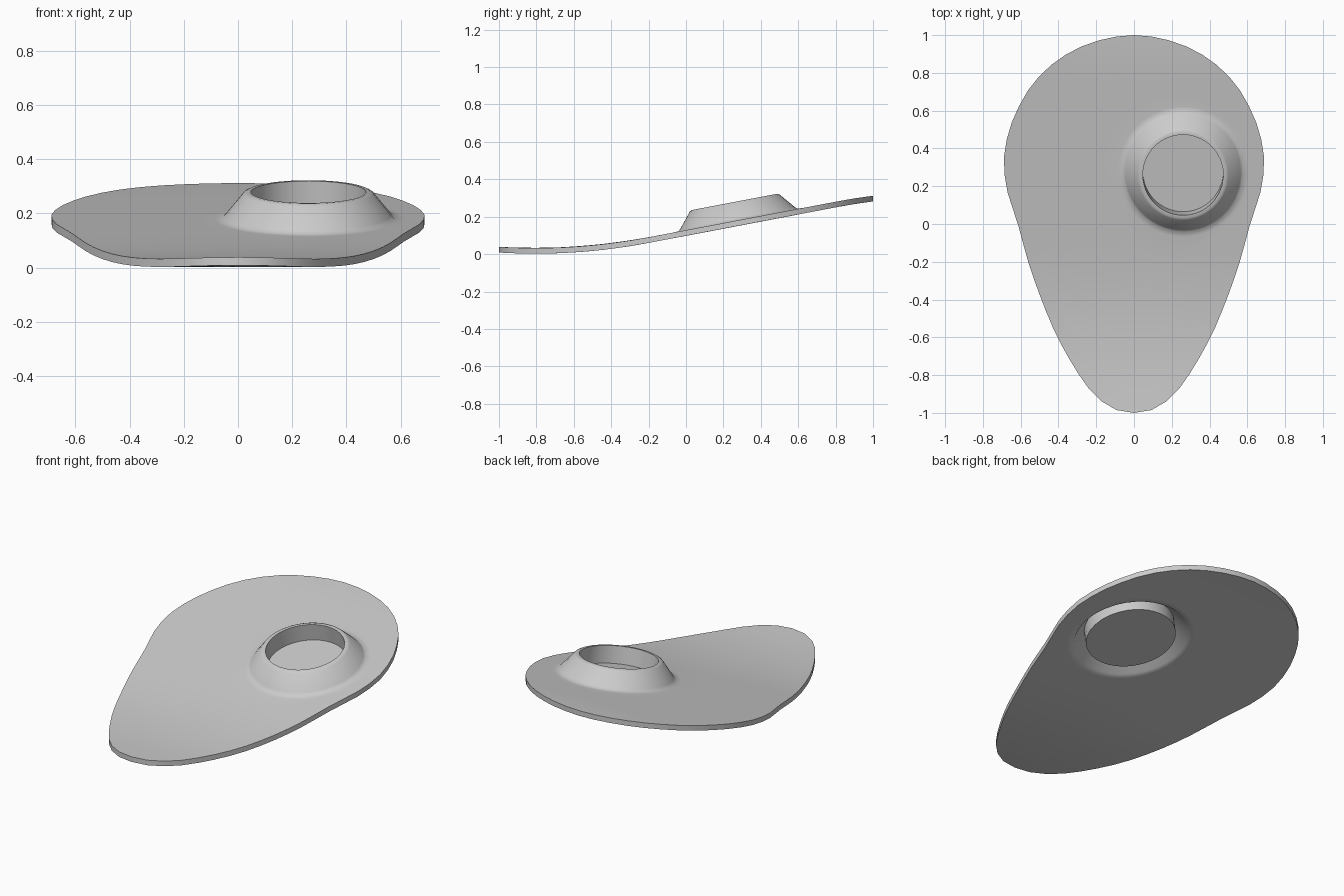
import bpy, bmesh, math
from mathutils import Vector

if "Cube" in bpy.data.objects:
    bpy.data.objects.remove(bpy.data.objects["Cube"])

N = 56                                   # points around every ring
C = Vector((0.26, 0.278))                # collar centre on the plate
NORMAL = Vector((0, -0.19, 1)).normalized()
THICK = 0.03


def height(y):
    """Top surface of the curved plate."""
    return (0.128 + 0.19 * y + 0.157 * max(0, -y - 0.2) ** 2
            - 0.15 * max(0, y - 0.8) ** 2)


def smooth_loop(pts, steps=12):
    """Closed Catmull-Rom curve through pts."""
    out, n = [], len(pts)
    for i in range(n):
        a, b, c, d = (pts[(i + k) % n] for k in (-1, 0, 1, 2))
        for s in range(steps):
            t = s / steps
            out.append(0.5 * (2 * b + (c - a) * t + (2 * a - 5 * b + 4 * c - d) * t * t
                              + (3 * b - a - 3 * c + d) * t ** 3))
    return out


def resample(pts, n):
    """Evenly spaced points along a closed loop."""
    seg = [(pts[(i + 1) % len(pts)] - p).length for i, p in enumerate(pts)]
    step, out, i, walked = sum(seg) / n, [], 0, 0.0
    for k in range(n):
        while walked + seg[i] < k * step:
            walked += seg[i]
            i += 1
        out.append(pts[i].lerp(pts[(i + 1) % len(pts)], (k * step - walked) / seg[i]))
    return out


# Teardrop outline: right half, mirrored
half = [(0, 1), (0.2, 0.968), (0.38, 0.885), (0.53, 0.75), (0.63, 0.58), (0.68, 0.42),
        (0.688, 0.3), (0.67, 0.17), (0.615, 0), (0.56, -0.2), (0.49, -0.4), (0.405, -0.6),
        (0.29, -0.8), (0.2, -0.915), (0.1, -0.982), (0, -1)]
right = [Vector(p) for p in half]
left = [Vector((-p.x, p.y)) for p in right[-2:0:-1]]
outline = resample(smooth_loop(right + left), N)
rays = [(p - C).normalized() for p in outline]


def plate_ring(t, drop=0.0):
    """Ring between the collar foot (t=0) and the outline (t=1)."""
    pts = [(C + r * 0.345).lerp(o, t) for r, o in zip(rays, outline)]
    return [Vector((p.x, p.y, height(p.y) - drop)) for p in pts]


def collar_ring(radius, h):
    """Circle around the tilted collar axis, h above the plate."""
    pts = [C + r * radius for r in rays]
    return [Vector((p.x, p.y, height(p.y))) + NORMAL * h for p in pts]


# Rings from underside floor, out around the rim, and back to the recessed floor
ts = [0, 0.15, 0.3, 0.5, 0.7, 0.85, 1]
rings = [collar_ring(0.242, -THICK), collar_ring(0.242, 0.05),
         collar_ring(0.25, 0.05), collar_ring(0.308, -THICK)]
rings += [plate_ring(t, THICK) for t in ts]
rings += [plate_ring(t) for t in reversed(ts)]
rings += [collar_ring(0.317, 0.002), collar_ring(0.305, 0.014), collar_ring(0.24, 0.094),
          collar_ring(0.228, 0.1), collar_ring(0.213, 0.1), collar_ring(0.213, 0.0)]

bm = bmesh.new()
loops = [[bm.verts.new(p) for p in ring] for ring in rings]
for a, b in zip(loops, loops[1:]):
    for i in range(N):
        j = (i + 1) % N
        bm.faces.new((a[i], a[j], b[j], b[i]))
bm.faces.new(loops[0])
bm.faces.new(loops[-1])
bmesh.ops.recalc_face_normals(bm, faces=bm.faces)

mesh = bpy.data.meshes.new("palette_plate")
bm.to_mesh(mesh)
bm.free()
plate = bpy.data.objects.new("plate_with_collar", mesh)
bpy.context.collection.objects.link(plate)
bpy.context.view_layer.objects.active = plate
plate.select_set(True)
bpy.ops.object.shade_smooth_by_angle(angle=math.radians(55))
